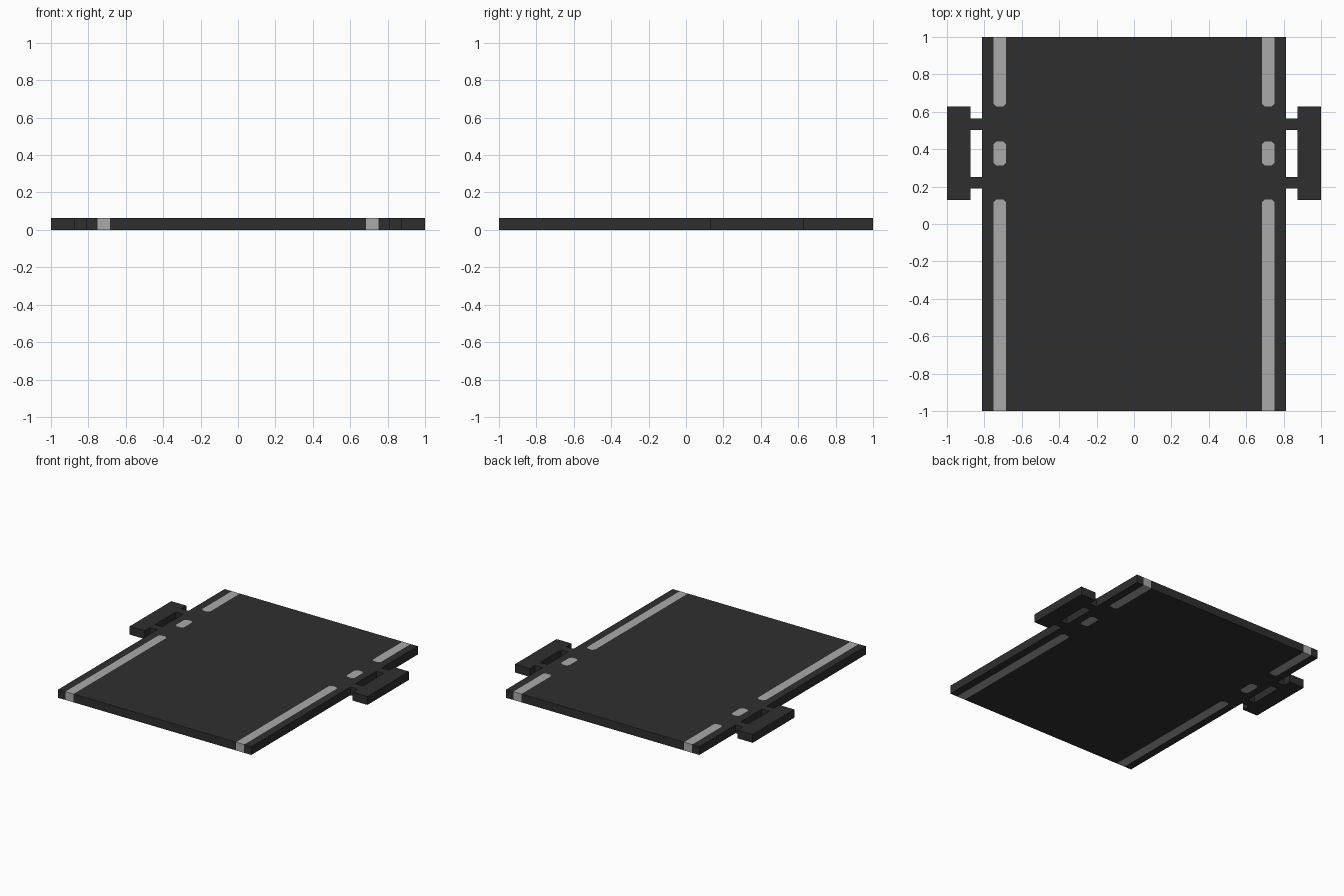
import bpy

if "Cube" in bpy.data.objects:
    bpy.data.objects.remove(bpy.data.objects["Cube"])

H = 0.063                      # slab thickness
X0, X1, XE = 0.684, 0.752, 0.8125   # stripe inner, stripe outer, road edge
C = 0.016                      # chamfer on stripe ends


def material(name, v):
    m = bpy.data.materials.new(name)
    m.diffuse_color = (v, v, v, 1)
    m.use_nodes = True
    m.node_tree.nodes["Principled BSDF"].inputs["Base Color"].default_value = m.diffuse_color
    return m


asphalt = material("dark asphalt", 0.028)
paint = material("light grey paint", 0.40)


def slab(name, tiles):
    """Closed slab from flat tiles (ccw points, material index); walls only on the outline."""
    index, faces, mats, edges = {}, [], [], {}

    def vert(p, z):
        return index.setdefault((round(p[0], 5), round(p[1], 5), z), len(index))

    for pts, mat in tiles:
        faces += [[vert(p, H) for p in pts], [vert(p, 0.0) for p in reversed(pts)]]
        mats += [mat, mat]
        for a, b in zip(pts, pts[1:] + pts[:1]):
            edges[(vert(a, H), vert(b, H))] = (a, b, mat)
    for (i, j), (a, b, mat) in edges.items():
        if (j, i) not in edges:
            faces.append([j, i, vert(a, 0.0), vert(b, 0.0)])
            mats.append(mat)
    me = bpy.data.meshes.new(name)
    me.from_pydata(list(index), [], faces)
    for m in (asphalt, paint):
        me.materials.append(m)
    for poly, mat in zip(me.polygons, mats):
        poly.material_index = mat
    me.update()
    ob = bpy.data.objects.new(name, me)
    bpy.context.collection.objects.link(ob)
    return ob


def mirror(pts):
    return [(-x, y) for x, y in reversed(pts)]


def chamfered_end(y, s):
    """Stripe end from inner to outer side; s is the direction of the chamfer's wide side."""
    return [(X0, y + s * C), (X0 + C, y), (X1 - C, y), (X1, y + s * C)]


# Lane lines: long stripe, gap, short dash, gap, long stripe
ends = [[(X0, -1), (X1, -1)],
        chamfered_end(0.131, -1), chamfered_end(0.313, 1),
        chamfered_end(0.441, -1), chamfered_end(0.628, 1),
        [(X0, 1), (X1, 1)]]
right = [(lo + hi[::-1], 1 - k % 2) for k, (lo, hi) in enumerate(zip(ends, ends[1:]))]

# Shoulder strip outside each line
right.append(([e[-1] for e in ends][::-1] + [(XE, -1), (XE, 1)], 0))

# Carriageway between the lines
inner = [e[0] for e in ends]
tiles = [(inner + [(-x, y) for x, y in reversed(inner)], 0)]
tiles += right + [(mirror(p), m) for p, m in right]
slab("road_deck", tiles)

# Side platforms, each joined to the road by two short arms
XP = 0.874
arms = [(0.19, 0.252), (0.503, 0.565)]
platform = [(XP, 0.127), (1, 0.127), (1, 0.627), (XP, 0.627)]
for lo, hi in reversed(arms):
    platform += [(XP, hi), (XE, hi), (XE, lo), (XP, lo)]
slab("right_platform", [(platform, 0)])
slab("left_platform", [(mirror(platform), 0)])
